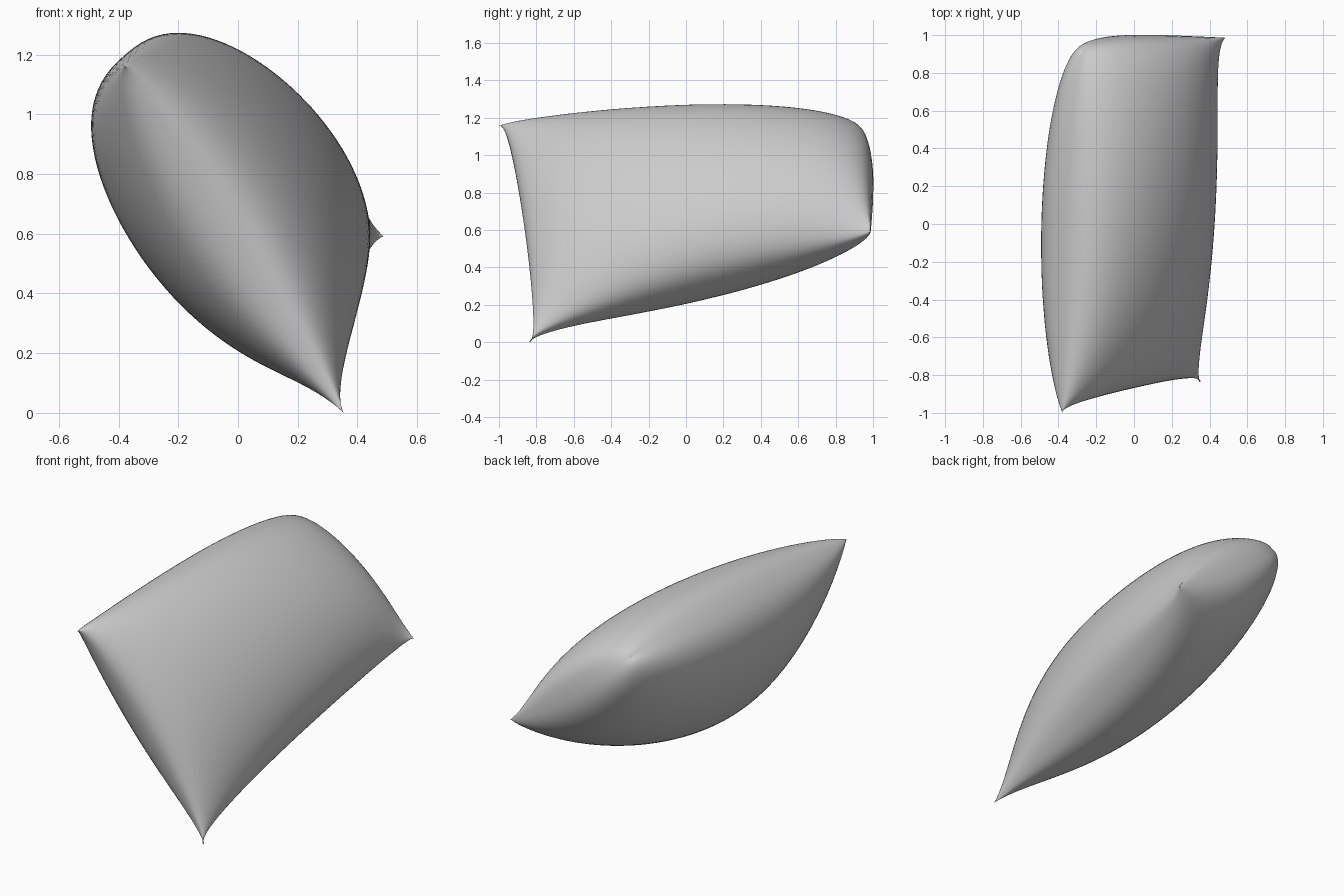
import bpy, bmesh, math
from mathutils import Vector

if "Cube" in bpy.data.objects:
    bpy.data.objects.remove(bpy.data.objects["Cube"])

# Pillow corners: upper front, lower front, lower back, upper back
A = Vector((-0.38, -1.0, 1.15))
B = Vector((0.355, -0.84, -0.01))
C = Vector((0.49, 0.985, 0.585))
D = Vector((-0.27, 0.91, 1.13))

e1 = ((B + C) - (A + D)).normalized()      # across the pillow
e2 = ((C + D) - (A + B)).normalized()      # along the pillow
normal = (C - A).cross(D - B).normalized()

# How far each seam is pushed outwards (negative pulls in and leaves pointed ears)
OUT_LOW, OUT_HIGH, OUT_FRONT, OUT_BACK = -0.06, 0.075, -0.06, 0.05
TOP, UNDER = 0.325, 0.395                  # stuffing height on each face
N = 48


def point(i, j, side):
    su, sv = i / N * 2 - 1, j / N * 2 - 1
    u, v = math.sin(su * math.pi / 2), math.sin(sv * math.pi / 2)
    a, b = (u + 1) / 2, (v + 1) / 2
    p = (A * (1 - a) + B * a) * (1 - b) + (D * (1 - a) + C * a) * b
    wu, wv = max(0, 1 - u * u), max(0, 1 - v * v)
    low = OUT_LOW * (1 - 0.5 * v) * wv ** 0.4
    high = OUT_HIGH * (1 + 0.6 * v) * wv ** 0.55
    front = OUT_FRONT * wu ** 0.38
    back = OUT_BACK * (1 - 0.8 * u) * wu ** 0.5
    p += e1 * (low * a - high * (1 - a)) + e2 * (back * b - front * (1 - b))
    # The lower seam sags under towards the back
    p -= normal * 0.11 * a * a * b * wv ** 0.5
    # Stuffing, pinched at the front-lower and back-lower ears
    pinch = 1 - 0.5 * (a * (1 - b)) ** 4 - (0.55 if side > 0 else 0.2) * (a * b) ** 5
    h = wu ** 0.42 * wv ** (0.42 - 0.06 * b) * pinch
    return p + normal * h * (TOP if side > 0 else -UNDER)


# Two stuffed faces joined along the seam
bm = bmesh.new()
for side in (1, -1):
    g = [[bm.verts.new(point(i, j, side)) for j in range(N + 1)] for i in range(N + 1)]
    for i in range(N):
        for j in range(N):
            q = [g[i][j], g[i + 1][j], g[i + 1][j + 1], g[i][j + 1]]
            bm.faces.new(q if side > 0 else q[::-1])
bmesh.ops.remove_doubles(bm, verts=bm.verts, dist=0.0003)
# Soften the seam and corner tips slightly
for _ in range(2):
    bmesh.ops.smooth_vert(bm, verts=bm.verts, factor=0.3,
                          use_axis_x=True, use_axis_y=True, use_axis_z=True)
bmesh.ops.recalc_face_normals(bm, faces=bm.faces)
for f in bm.faces:
    f.smooth = True
floor = min(v.co.z for v in bm.verts)
bmesh.ops.translate(bm, verts=bm.verts, vec=(0, 0, -floor))

mesh = bpy.data.meshes.new("pillow")
bm.to_mesh(mesh)
bm.free()
pillow = bpy.data.objects.new("pillow", mesh)
bpy.context.collection.objects.link(pillow)
